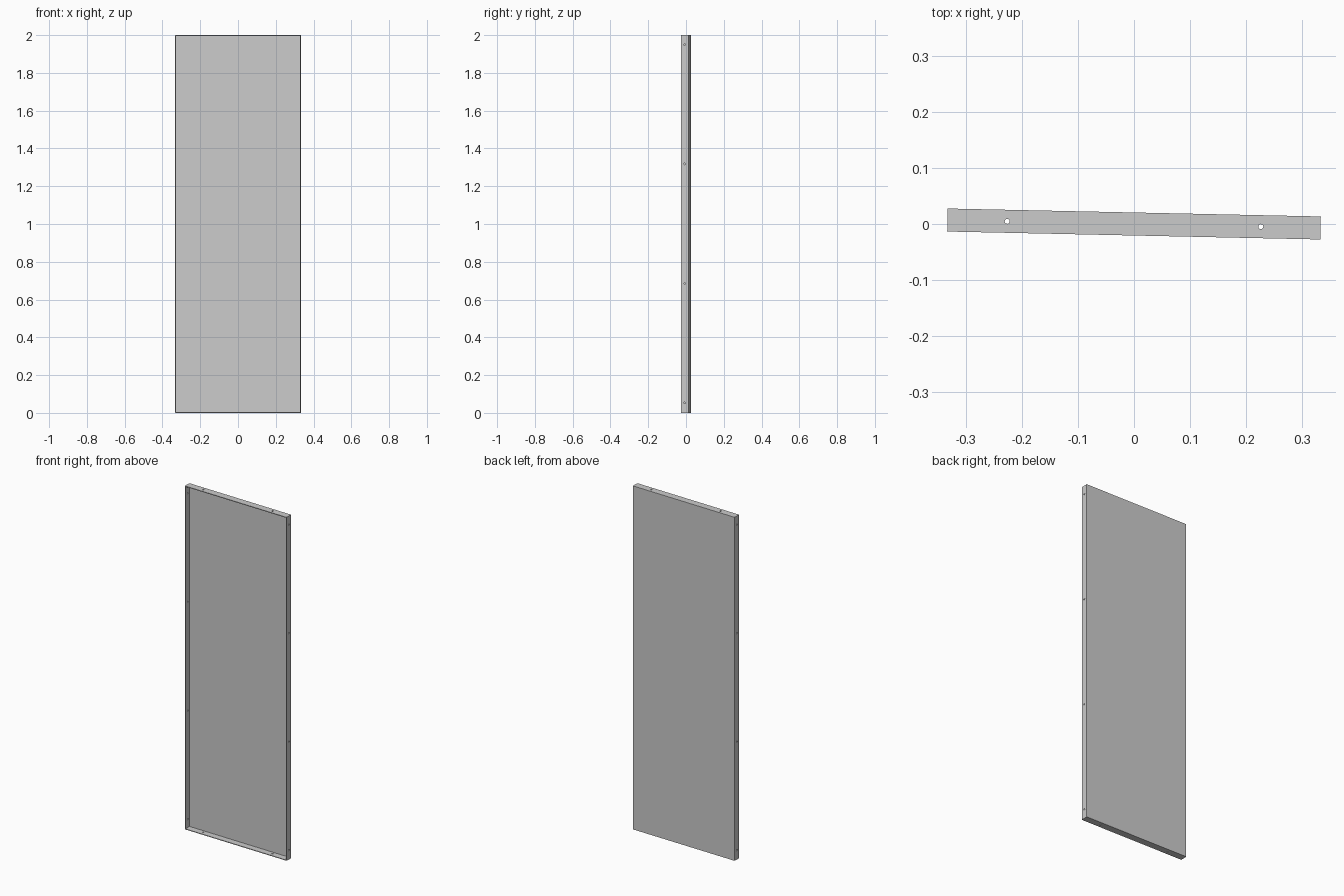
import bpy, bmesh, math
from mathutils import Matrix

if "Cube" in bpy.data.objects:
    bpy.data.objects.remove(bpy.data.objects["Cube"])

W, D, H, T = 0.665, 0.041, 2.0, 0.004   # width, flange depth, height, sheet thickness
HOLE_R = 0.0045


def new_object(name, build):
    bm = bmesh.new()
    build(bm)
    mesh = bpy.data.meshes.new(name)
    bm.to_mesh(mesh)
    bm.free()
    obj = bpy.data.objects.new(name, mesh)
    bpy.context.collection.objects.link(obj)
    return obj


def box(bm, size, center):
    mat = Matrix.Translation(center) @ Matrix.Diagonal((*size, 1))
    bmesh.ops.create_cube(bm, size=1, matrix=mat)


def rod(bm, length, center, axis):
    mat = Matrix.Translation(center)
    if axis == 'X':
        mat = mat @ Matrix.Rotation(math.pi / 2, 4, 'Y')
    bmesh.ops.create_cone(bm, cap_ends=True, segments=16, radius1=HOLE_R,
                          radius2=HOLE_R, depth=length, matrix=mat)


def side_rods(bm):
    for z in (0.053, 0.685, 1.318, 1.95):
        rod(bm, W + 0.2, (0, 0, z), 'X')


def end_rods(bm):
    for x in (-0.226, 0.226):
        rod(bm, H + 0.2, (x, 0, H / 2), 'Z')


# Folded sheet panel: a shallow tray open at the front
panel = new_object("folded_panel", lambda bm: box(bm, (W, D, H), (0, 0, H / 2)))

# Tray hollow, side flange holes, top and bottom flange holes
cutters = [
    new_object("hollow_cutter", lambda bm: box(
        bm, (W - 2 * T, D, H - 2 * T), (0, -T, H / 2))),
    new_object("side_hole_cutter", side_rods),
    new_object("end_hole_cutter", end_rods),
]
bpy.context.view_layer.objects.active = panel
for cutter in cutters:
    cutter.hide_render = True
    mod = panel.modifiers.new(cutter.name, 'BOOLEAN')
    mod.operation = 'DIFFERENCE'
    mod.solver = 'EXACT'
    mod.object = cutter
    bpy.ops.object.modifier_apply(modifier=mod.name)
    bpy.data.objects.remove(cutter)

# The panel stands slightly turned
panel.rotation_euler.z = -math.radians(1.22)
